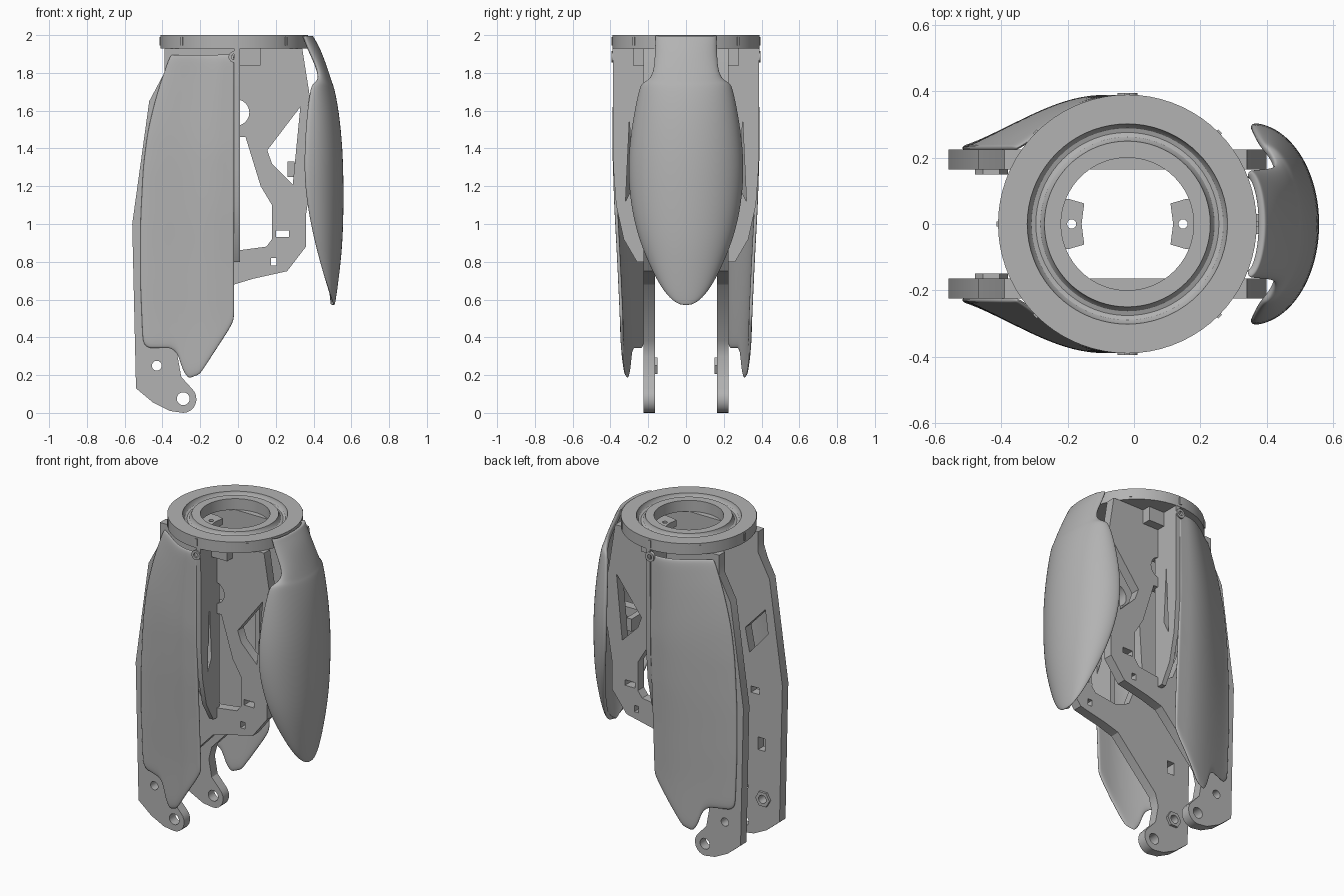
import bpy, bmesh, math
from mathutils import Vector

if "Cube" in bpy.data.objects:
    bpy.data.objects.remove(bpy.data.objects["Cube"], do_unlink=True)

grey = bpy.data.materials.new("mid grey")
grey.use_nodes = True
grey.diffuse_color = (0.45, 0.45, 0.45, 1)
grey.node_tree.nodes["Principled BSDF"].inputs["Base Color"].default_value = (0.45, 0.45, 0.45, 1)

CX = -0.02          # axis of the collar
Q = math.pi / 2
XZ, YZ, XY = (Q, 0, 0), (Q, 0, Q), (0, 0, 0)


def finish(ob, angle=30):
    bpy.ops.object.select_all(action='DESELECT')
    ob.select_set(True)
    bpy.context.view_layer.objects.active = ob
    if ob.type == 'CURVE' or ob.modifiers:
        bpy.ops.object.convert(target='MESH')
    ob = bpy.context.object
    ob.data.materials.clear()
    ob.data.materials.append(grey)
    bpy.ops.object.shade_smooth_by_angle(angle=math.radians(angle))
    return ob


def from_bmesh(name, bm):
    me = bpy.data.meshes.new(name)
    bm.to_mesh(me)
    bm.free()
    ob = bpy.data.objects.new(name, me)
    bpy.context.collection.objects.link(ob)
    return ob


def disc(x, y, r, n=24):
    return [(x + r * math.cos(i * math.tau / n), y + r * math.sin(i * math.tau / n)) for i in range(n)]


def rect(x0, y0, x1, y1):
    return [(x0, y0), (x1, y0), (x1, y1), (x0, y1)]


def plate(name, loops, thick, loc, rot):
    """Flat plate: first loop is the outline, the others are holes."""
    cu = bpy.data.curves.new(name, 'CURVE')
    cu.dimensions, cu.fill_mode, cu.extrude = '2D', 'BOTH', thick / 2
    for pts in loops:
        sp = cu.splines.new('POLY')
        sp.points.add(len(pts) - 1)
        for p, (x, y) in zip(sp.points, pts):
            p.co = (x, y, 0, 1)
        sp.use_cyclic_u = True
    ob = bpy.data.objects.new(name, cu)
    bpy.context.collection.objects.link(ob)
    ob.location, ob.rotation_euler = loc, rot
    return finish(ob)


def box(name, lo, hi):
    bm = bmesh.new()
    bmesh.ops.create_cube(bm, size=1)
    for v in bm.verts:
        v.co = [a + (b - a) * (c + 0.5) for a, b, c in zip(lo, hi, v.co)]
    return finish(from_bmesh(name, bm))


def skin(name, rows, out, thick):
    """Curved shell from a grid of points, thickened inwards and rounded."""
    bm = bmesh.new()
    grid = [[bm.verts.new(p) for p in row] for row in rows]
    for a, b in zip(grid, grid[1:]):
        for i in range(len(a) - 1):
            bm.faces.new((a[i], a[i + 1], b[i + 1], b[i]))
    bm.normal_update()
    if sum((f.normal for f in bm.faces), Vector()).dot(Vector(out)) < 0:
        bmesh.ops.reverse_faces(bm, faces=bm.faces)
    ob = from_bmesh(name, bm)
    s = ob.modifiers.new("thickness", 'SOLIDIFY')
    s.thickness, s.offset = thick, -1
    ob.modifiers.new("rounding", 'SUBSURF').levels = 2
    return finish(ob, 50)


def lerp_table(table, t):
    for (a, va), (b, vb) in zip(table, table[1:]):
        if t <= b:
            return va + (vb - va) * max(0, (t - a) / (b - a))
    return table[-1][1]


# Collar with a round groove in its top
bm = bmesh.new()
prof = [(0.2, 1.93), (0.39, 1.93), (0.39, 2), (0.302, 2)]
prof += [(0.276 + 0.026 * math.cos(a), 2 - 0.032 * math.sin(a)) for a in (0.5, 1.05, 1.57, 2.1, 2.64)]
prof += [(0.25, 2), (0.2, 2)]
vs = [bm.verts.new((r, 0, z)) for r, z in prof]
edges = [bm.edges.new((vs[i - 1], vs[i])) for i in range(len(vs))]
bmesh.ops.spin(bm, geom=vs + edges, cent=(0, 0, 0), axis=(0, 0, 1), angle=math.tau, steps=72)
bmesh.ops.remove_doubles(bm, verts=bm.verts, dist=1e-4)
bmesh.ops.recalc_face_normals(bm, faces=bm.faces)
collar = from_bmesh("collar", bm)
collar.location.x = CX
finish(collar)

# Small keys around the collar
for k in range(8):
    a = k * math.tau / 8
    key = box("collar_key", (0.385, -0.008, 1.945), (0.395, 0.008, 1.99))
    key.location.x, key.rotation_euler.z = CX, a

# Pin tabs inside the collar
for s in (-1, 1):
    tab = [(CX + s * x, y) for x, y in
           [(0.24, -0.08), (0.175, -0.075), (0.13, -0.062), (0.138, 0), (0.13, 0.062), (0.175, 0.075), (0.24, 0.08)]]
    plate("pin_tab", [tab, disc(CX + s * 0.168, 0, 0.014, 16)], 0.04, (0, 0, 1.89), XY)

# Frame outline with hinge eye at the bottom
eye = [(-0.29 + 0.07 * math.cos(a), 0.073 + 0.073 * math.sin(a)) for a in [i * 0.3 - 1.57 for i in range(9)]]
outline = [(-0.39, 1.93), (-0.39, 1.8), (-0.47, 1.65), (-0.56, 1.0), (-0.54, 0.13), (-0.45, 0.055), (-0.36, 0.01)]
outline += eye + [(-0.3, 0.19), (-0.32, 0.3), (-0.3, 0.38), (-0.02, 0.68), (0.08, 0.71), (0.26, 0.75),
                  (0.36, 0.88), (0.36, 1.05), (0.4, 1.3), (0.4, 1.55), (0.34, 1.93)]
holes = [
    [(0.04, 1.46), (0.12, 1.2), (0.18, 1.1), (0.18, 0.92), (0.15, 0.88), (0, 0.86), (-0.1, 0.9), (-0.2, 1.15), (-0.18, 1.46)],
    [(0.33, 1.62), (0.155, 1.39), (0.18, 1.32), (0.29, 1.21)],
    [(-0.44, 1.45), (-0.3, 1.3), (-0.33, 1.15), (-0.46, 1.3)],
    disc(-0.01, 1.59, 0.07), disc(-0.43, 0.25, 0.026), disc(-0.29, 0.075, 0.034),
    rect(0.2, 0.93, 0.27, 0.965), rect(0.175, 0.78, 0.205, 0.82),
    rect(-0.4, 0.9, -0.34, 0.94), rect(-0.44, 0.55, -0.39, 0.63),
]

# Front rib outline, local x pointing outwards from the frame
rib = [(0.2, 1.93), (0.2, 0.8), (0.26, 0.8), (0.33, 0.92), (0.37, 1.1), (0.385, 1.3), (0.388, 1.93)]
rib_slot = [(0.3, 1.55), (0.28, 1.2), (0.32, 1.12)]

# Outer panel edge tables: by height, and by position across
left_x = [(0.34, -0.505), (0.7, -0.52), (1.0, -0.52), (1.3, -0.505), (1.5, -0.48), (1.7, -0.43), (1.9, -0.36)]
depth = [(0.18, 0.342), (0.5, 0.35), (0.8, 0.364), (1.1, 0.38), (1.4, 0.39), (1.9, 0.385)]
bottom = [(0, 0.37), (0.05, 0.34), (0.3, 0.34), (0.38, 0.31), (0.44, 0.21), (0.5, 0.18),
          (0.62, 0.2), (0.92, 0.42), (1, 0.49)]


def panel_point(u, v, side):
    low = lerp_table(bottom, u)
    z = low + (1.9 - low) * v
    xl = lerp_table(left_x, z)
    bulge = math.sin(Q * min(1, u / 0.85)) ** 1.2
    y = 0.235 + (lerp_table(depth, z) - 0.235) * bulge
    return (xl + (-0.02 - xl) * u, side * y, z)


for side, word in ((-1, "front"), (1, "back")):
    plate(word + "_frame", [outline] + holes, 0.06, (0, side * 0.195, 0), XZ)
    # Hex nut around the upper hinge hole
    plate(word + "_hinge_nut", [disc(-0.43, 0.25, 0.05, 6), disc(-0.43, 0.25, 0.026)], 0.02, (0, side * 0.16, 0), XZ)
    plate(word + "_rib", [[(side * x, z) for x, z in rib], [(side * x, z) for x, z in rib_slot]],
          0.03, (-0.005, 0, 0), YZ)
    plate(word + "_rib_lug", [disc(-0.02, 1.885, 0.03), disc(-0.02, 1.885, 0.015)], 0.02, (0, side * 0.385, 0), XZ)
    ys = sorted((side * 0.22, side * 0.28))
    box(word + "_rib_block", (0.01, ys[0], 1.84), (0.12, ys[1], 1.93))
    skin(word + "_outer_panel",
         [[panel_point(i / 28, j / 18, side) for i in range(29)] for j in range(19)], (0, side, 0), 0.018)

# Rounded side shell: height, half width, rim x, middle x
shell = [(2.0, 0.162, 0.345, 0.395), (1.99, 0.163, 0.35, 0.4), (1.93, 0.165, 0.37, 0.435), (1.85, 0.168, 0.41, 0.465),
         (1.79, 0.178, 0.43, 0.485), (1.76, 0.205, 0.415, 0.495), (1.745, 0.235, 0.395, 0.5),
         (1.72, 0.248, 0.385, 0.51), (1.6, 0.275, 0.367, 0.535), (1.4, 0.306, 0.352, 0.555),
         (1.2, 0.308, 0.352, 0.56), (1.0, 0.276, 0.385, 0.558), (0.85, 0.225, 0.42, 0.55),
         (0.7, 0.155, 0.463, 0.532), (0.62, 0.1, 0.488, 0.521), (0.58, 0.05, 0.502, 0.514), (0.568, 0.012, 0.507, 0.51)]
arc = [Q * (i / 10 - 1) for i in range(21)]
skin("side_shell", [[(e + (m - e) * math.cos(a), w * math.sin(a), z) for a in arc] for z, w, e, m in shell],
     (1, 0, 0), 0.025)

# Shell mounting bars between the frames
box("shell_bar", (0.262, -0.17, 1.25), (0.298, 0.17, 1.33))
box("shell_arm", (0.29, -0.03, 1.26), (0.55, 0.03, 1.32))
